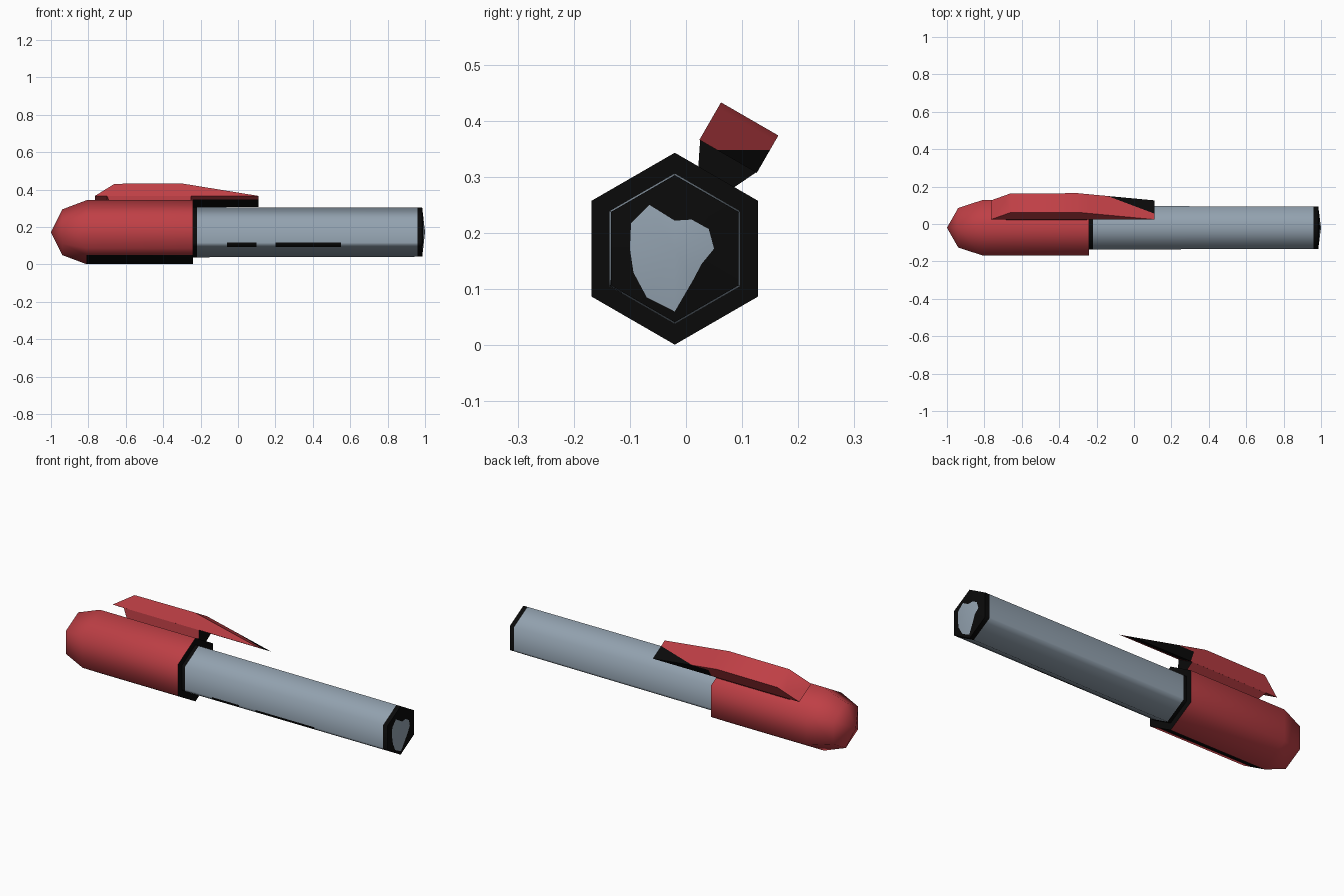
import bpy, bmesh, math
from mathutils import Vector

if "Cube" in bpy.data.objects:
    bpy.data.objects.remove(bpy.data.objects["Cube"])

CY, CZ = -0.02, 0.172          # pen axis


def material(name, rgb):
    m = bpy.data.materials.new(name)
    m.diffuse_color = (*rgb, 1)
    m.use_nodes = True
    m.node_tree.nodes["Principled BSDF"].inputs["Base Color"].default_value = m.diffuse_color
    return m


RED = material("red", (0.52, 0.05, 0.06))
GREY = material("blue grey", (0.29, 0.36, 0.43))
BLACK = material("black", (0.003, 0.003, 0.003))


def around(x, r, deg):
    a = math.radians(deg)
    return Vector((x, CY + r * math.cos(a), CZ + r * math.sin(a)))


def on_face(x, t, n):
    """Point over the upper back flat: t across it, n out from the axis."""
    return Vector((x, CY + 0.5 * n + 0.866 * t, CZ + 0.866 * n - 0.5 * t))


def cut(bm, axis, value):
    """Slice every face at a coordinate so colours can change there."""
    normal = Vector((0, 0, 0))
    normal[axis] = 1
    bmesh.ops.bisect_plane(bm, geom=bm.verts[:] + bm.edges[:] + bm.faces[:],
                           plane_co=normal * value, plane_no=normal)


def finish(name, bm, main, is_black=None, angle=62):
    bmesh.ops.recalc_face_normals(bm, faces=bm.faces[:])
    if is_black:
        for f in bm.faces:
            f.material_index = int(is_black(f.calc_center_median(), f.normal))
    me = bpy.data.meshes.new(name)
    bm.to_mesh(me)
    bm.free()
    me.materials.append(main)
    me.materials.append(BLACK)
    ob = bpy.data.objects.new(name, me)
    bpy.context.collection.objects.link(ob)
    bpy.ops.object.select_all(action='DESELECT')
    ob.select_set(True)
    bpy.context.view_layer.objects.active = ob
    bpy.ops.object.shade_smooth_by_angle(angle=math.radians(angle))
    return ob


def hex_loft(sections):
    """Six-sided tube through (x, radius) sections; radius 0 makes a tip."""
    bm = bmesh.new()
    rings = []
    for x, r in sections:
        if r == 0:
            rings.append([bm.verts.new((x, CY, CZ))] * 6)
        else:
            rings.append([bm.verts.new(around(x, r, 30 + 60 * k)) for k in range(6)])
    for a, b in zip(rings, rings[1:]):
        for k in range(6):
            j = (k + 1) % 6
            bm.faces.new(list(dict.fromkeys((a[k], a[j], b[j], b[k]))))
    return bm


def extrude_sides(left, right):
    """Solid between two matching outlines."""
    bm = bmesh.new()
    a = [bm.verts.new(p) for p in left]
    b = [bm.verts.new(p) for p in right]
    bm.faces.new(a)
    bm.faces.new(b[::-1])
    for k in range(len(a)):
        j = (k + 1) % len(a)
        bm.faces.new((a[k], a[j], b[j], b[k]))
    return bm


# cap with a black rim and a dark strip low on the front
bm = hex_loft([(-1, 0), (-0.94, 0.122), (-0.81, 0.171), (-0.24, 0.171), (-0.24, 0.133)])
cut(bm, 2, 0.05)
finish("cap", bm, RED, lambda c, n: n.x > 0.9 or
       (c.z < 0.05 and c.y < CY and c.x > -0.8))

# barrel, dark at both ends with two dark flecks
bm = hex_loft([(-0.245, 0.134), (0.985, 0.131)])
for x in (-0.22, -0.06, 0.1, 0.2, 0.55, 0.96):
    cut(bm, 0, x)
for z in (0.094, 0.116):
    cut(bm, 2, z)
finish("barrel", bm, GREY, lambda c, n: c.x < -0.22 or c.x > 0.96 or
       (0.094 < c.z < 0.116 and c.y < -0.1 and (-0.06 < c.x < 0.1 or 0.2 < c.x < 0.55)))

# shallow pointed barrel end with an irregular grey patch
patch = [.07, .07, .06, .05, .09, .09, .08, .085, .1, .112, .065, .055]
bm = bmesh.new()
tip = bm.verts.new((1, CY, CZ))
inner, outer = [], []
for k, r in enumerate(patch):
    edge = 0.131 * (1 if k % 2 else math.cos(math.pi / 6))
    inner.append(bm.verts.new(around(1 - 0.015 * r / edge, r, 30 * k)))
    outer.append(bm.verts.new(around(0.985, edge, 30 * k)))
for k in range(12):
    j = (k + 1) % 12
    bm.faces.new((tip, inner[k], inner[j]))
    bm.faces.new((inner[k], outer[k], outer[j], inner[j])).material_index = 1
finish("barrel_end", bm, GREY)

# clip: wedge-ended bar, dark low down near its free end
outline = [(-0.765, 0.19), (-0.66, 0.265), (-0.3, 0.267), (0.11, 0.19)]
bm = extrude_sides([on_face(x, -0.059, n) for x, n in outline],
                   [on_face(x, 0.059, n) for x, n in outline])
cut(bm, 0, -0.24)
cut(bm, 2, 0.348)
finish("clip", bm, RED, lambda c, n: c.x > -0.24 and c.z < 0.348, 40)

# tapered stem joining clip and cap
bm = extrude_sides(*[[on_face(-0.68, s * 0.036, 0.146), on_face(-0.7, s * 0.058, 0.191),
                      on_face(-0.25, s * 0.058, 0.191), on_face(-0.25, s * 0.036, 0.146)]
                     for s in (-1, 1)])
finish("clip_stem", bm, RED, lambda c, n: n.x > 0.9, 30)
